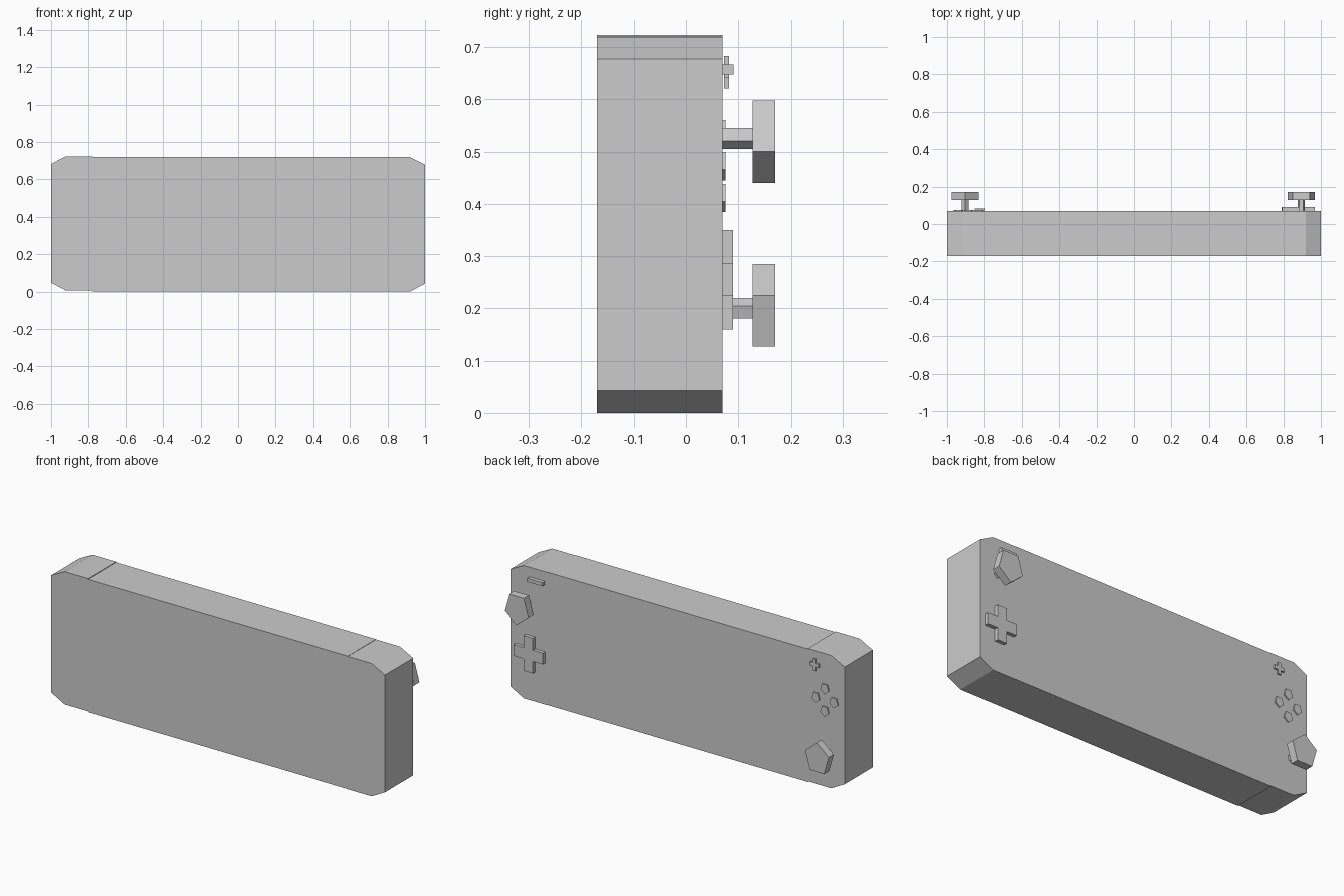
import bpy, bmesh, math

if "Cube" in bpy.data.objects:
    bpy.data.objects.remove(bpy.data.objects["Cube"])


def prism(name, pts, y0, y1):
    """Extrude an x-z outline from y0 to y1."""
    bm = bmesh.new()
    face = bm.faces.new([bm.verts.new((x, y0, z)) for x, z in pts])
    ext = bmesh.ops.extrude_face_region(bm, geom=[face])
    for v in ext["geom"]:
        if isinstance(v, bmesh.types.BMVert):
            v.co.y = y1
    bmesh.ops.recalc_face_normals(bm, faces=bm.faces)
    mesh = bpy.data.meshes.new(name)
    bm.to_mesh(mesh)
    bm.free()
    obj = bpy.data.objects.new(name, mesh)
    bpy.context.collection.objects.link(obj)
    return obj


def box(name, x, z, w, h, y0, y1):
    return prism(name, [(x - w / 2, z - h / 2), (x + w / 2, z - h / 2),
                        (x + w / 2, z + h / 2), (x - w / 2, z + h / 2)], y0, y1)


def pentagon(name, x, z, r, y0, y1, tip=-1):
    """Five-sided cylinder, slightly narrow in x; tip points up (1) or down (-1)."""
    pts = []
    for i in range(5):
        a = math.tau * i / 5
        pts.append((x + 0.875 * r * math.sin(a), z + tip * r * math.cos(a)))
    return prism(name, pts, y0, y1)


def cross(name, x, z, w, h, aw, ah, y0, y1):
    """Plus-shaped button; aw and ah are the arm thicknesses."""
    W, H, a, b = w / 2, h / 2, aw / 2, ah / 2
    quarter = [(W, b), (a, b), (a, H)]
    pts = quarter + [(-p, q) for p, q in reversed(quarter)]
    pts += [(-p, -q) for p, q in pts]
    return prism(name, [(x + p, z + q) for p, q in pts], y0, y1)


BACK, FACE = -0.17, 0.07

# Body: centre slab and two chamfered side grips
box("centre_body", 0, 0.3605, 1.556, 0.719, BACK, FACE)
for name, s, z0 in (("left_grip", -1, 0.005), ("right_grip", 1, 0.0)):
    z1 = z0 + 0.7185
    prism(name, [(s * 0.778, z0), (s * 0.92, z0), (s, z0 + 0.043),
                 (s, z1 - 0.041), (s * 0.92, z1), (s * 0.778, z1)], BACK, FACE)

# Thumb sticks: stem and cap
for side, x, z, tip in (("right", 0.895, 0.527, -1), ("left", -0.903, 0.198, 1)):
    pentagon(side + "_stick_stem", x, z, 0.022, FACE - 0.005, 0.128, tip)
    pentagon(side + "_stick_cap", x, z, 0.0873, 0.127, 0.17, tip)

# Direction pad and minus button
cross("direction_pad", 0.88, 0.255, 0.175, 0.19, 0.055, 0.061, FACE - 0.002, 0.09)
box("minus_button", 0.84, 0.6575, 0.09, 0.019, FACE - 0.002, 0.091)

# Plus button and the four face buttons
cross("plus_button", -0.825, 0.652, 0.058, 0.063, 0.018, 0.02, 0.073, 0.082)
for i, (dx, dz) in enumerate(((0, 1), (1, 0), (0, -1), (-1, 0))):
    pentagon("face_button_%d" % (i + 1), -0.884 + 0.055 * dx, 0.475 + 0.061 * dz,
             0.03, FACE - 0.002, 0.076)
